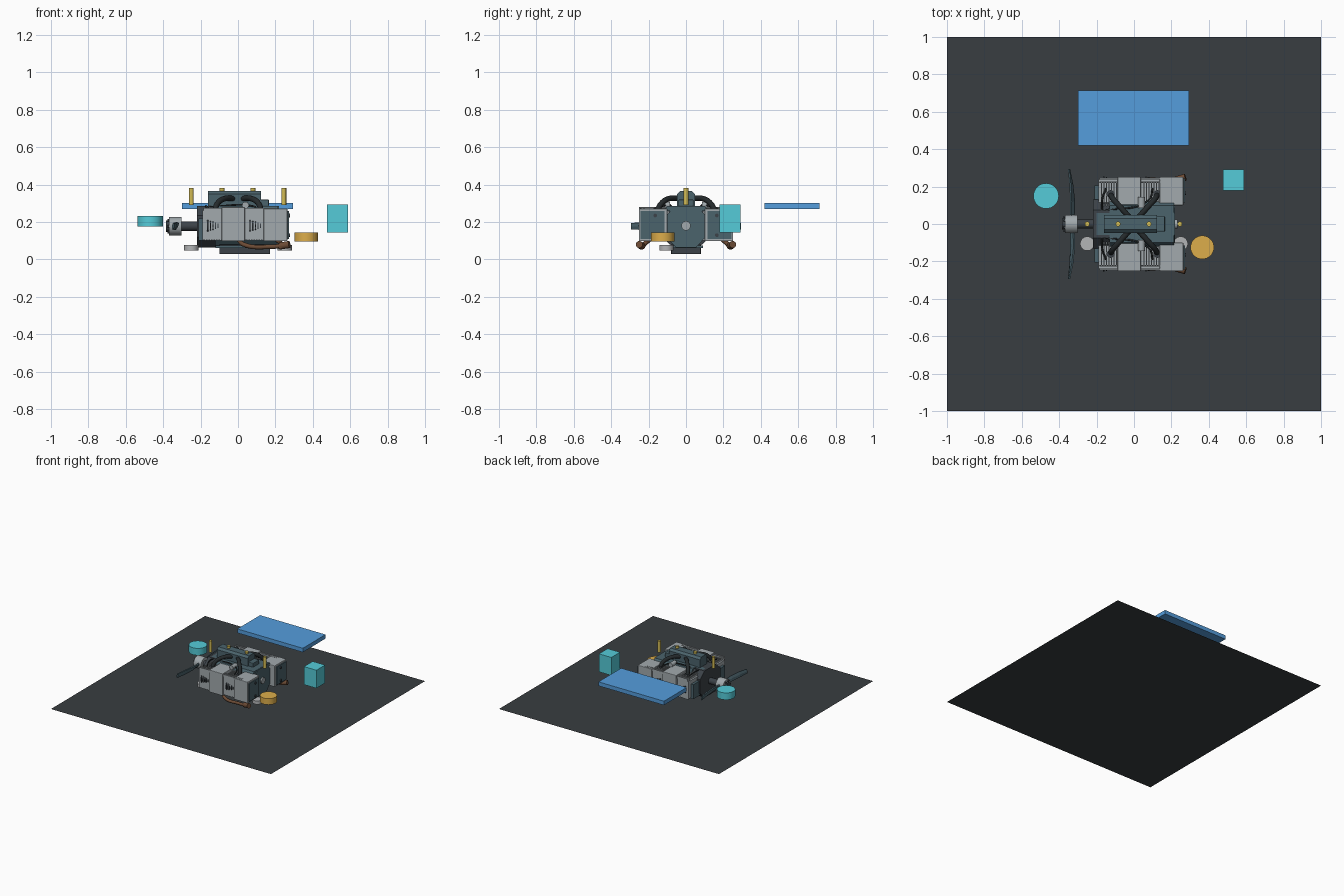
import bpy, bmesh, math
from mathutils import Vector

if "Cube" in bpy.data.objects:
    bpy.data.objects.remove(bpy.data.objects["Cube"])

def material(name, rgb):
    m = bpy.data.materials.new(name)
    m.diffuse_color = (*rgb, 1)
    m.use_nodes = True
    m.node_tree.nodes["Principled BSDF"].inputs["Base Color"].default_value = m.diffuse_color
    return m

FLOOR = material("floor", (0.04, 0.047, 0.052))
BLUE = material("blue", (0.09, 0.34, 0.72))
CYAN = material("cyan", (0.09, 0.60, 0.69))
GOLD = material("gold", (0.72, 0.42, 0.07))
YELLOW = material("yellow", (0.65, 0.50, 0.09))
TEAL = material("steel_teal", (0.07, 0.125, 0.15))
DARK = material("dark_iron", (0.045, 0.055, 0.065))
RUBBER = material("rubber", (0.018, 0.023, 0.025))
ALLOY = material("alloy", (0.36, 0.40, 0.42))
GREY = material("pale_grey", (0.45, 0.46, 0.47))
RUST = material("exhaust_brown", (0.15, 0.07, 0.035))

def mesh_object(name, bm, mat):
    me = bpy.data.meshes.new(name)
    bmesh.ops.recalc_face_normals(bm, faces=bm.faces)
    bm.to_mesh(me)
    bm.free()
    ob = bpy.data.objects.new(name, me)
    bpy.context.collection.objects.link(ob)
    me.materials.append(mat)
    return ob

def box(name, x, y, z, mat, bevel=0):
    """Box from (min, max) ranges."""
    bm = bmesh.new()
    bmesh.ops.create_cube(bm, size=1)
    for v in bm.verts:
        v.co = [(r[0] + r[1]) / 2 + c * (r[1] - r[0]) for c, r in zip(v.co, (x, y, z))]
    ob = mesh_object(name, bm, mat)
    if bevel:
        b = ob.modifiers.new("bevel", 'BEVEL')
        b.width, b.segments = bevel, 2
    return ob

def cyl(name, a, b, r, mat, r2=None, sides=32):
    """Cylinder or cone running from point a to point b."""
    a, b = Vector(a), Vector(b)
    bm = bmesh.new()
    bmesh.ops.create_cone(bm, cap_ends=True, segments=sides, radius1=r,
                          radius2=r if r2 is None else r2, depth=(b - a).length)
    ob = mesh_object(name, bm, mat)
    for p in ob.data.polygons:
        p.use_smooth = len(p.vertices) == 4
    ob.location = (a + b) / 2
    ob.rotation_euler = (b - a).to_track_quat('Z', 'Y').to_euler()
    return ob

def tube(name, pts, r, mat):
    cu = bpy.data.curves.new(name, 'CURVE')
    cu.dimensions = '3D'
    cu.bevel_depth, cu.bevel_resolution, cu.resolution_u = r, 3, 8
    cu.use_fill_caps = True
    s = cu.splines.new('BEZIER')
    s.bezier_points.add(len(pts) - 1)
    for bp, p in zip(s.bezier_points, pts):
        bp.co = p
        bp.handle_left_type = bp.handle_right_type = 'AUTO'
    ob = bpy.data.objects.new(name, cu)
    cu.materials.append(mat)
    bpy.context.collection.objects.link(ob)
    return ob

def prism(name, profile, x, mat):
    """Extrude a (y, z) outline along x."""
    bm = bmesh.new()
    f = bm.faces.new([bm.verts.new((x[0], *p)) for p in profile])
    ext = bmesh.ops.extrude_face_region(bm, geom=[f])["geom"]
    bmesh.ops.translate(bm, vec=(x[1] - x[0], 0, 0),
                        verts=[g for g in ext if isinstance(g, bmesh.types.BMVert)])
    return mesh_object(name, bm, mat)

# Floor sheet
bm = bmesh.new()
bmesh.ops.create_grid(bm, x_segments=1, y_segments=1, size=1)
mesh_object("floor_sheet", bm, FLOOR)

# Loose parts around the engine
box("blue_tray", (-0.30, 0.295), (0.42, 0.715), (0.27, 0.303), BLUE)
box("cyan_block", (0.475, 0.588), (0.178, 0.291), (0.145, 0.293), CYAN)
cyl("cyan_canister", (-0.47, 0.15, 0.175), (-0.47, 0.15, 0.232), 0.068, CYAN)
cyl("gold_canister", (0.365, -0.125, 0.095), (0.365, -0.125, 0.145), 0.063, GOLD)
for x in (-0.25, -0.085, 0.08, 0.245):
    cyl("yellow_pin", (x, 0, 0.29), (x, 0, 0.382), 0.013, YELLOW, sides=16)
for x in (-0.25, 0.25):
    cyl("mount_pad", (x, -0.105, 0.048), (x, -0.105, 0.076), 0.038, GREY)

# Crankcase, sump and end plates
half = [(0.055, 0.065), (0.105, 0.12), (0.105, 0.235), (0.06, 0.285)]
outline = half + [(-y, z) for y, z in reversed(half)]
prism("crankcase", outline, (-0.20, 0.22), TEAL)
prism("front_case", [(y * 1.25, z) for y, z in outline], (-0.22, -0.12), DARK)
prism("case_top", [(-0.12, 0.26), (0.12, 0.26), (0.10, 0.287), (-0.10, 0.287)], (-0.13, 0.215), TEAL)
box("oil_sump", (-0.10, 0.172), (-0.08, 0.08), (0.028, 0.08), DARK, 0.004)
box("sump_flange", (-0.12, 0.19), (-0.09, 0.09), (0.062, 0.075), TEAL)
box("front_crossbar", (-0.21, -0.185), (-0.205, 0.205), (0.10, 0.22), TEAL)
cyl("rear_cap", (0.21, 0, 0.18), (0.232, 0, 0.18), 0.025, ALLOY)

# Propeller shaft, hub and blades
cyl("prop_shaft", (-0.31, 0, 0.178), (-0.21, 0, 0.178), 0.025, DARK)
cyl("prop_hub", (-0.37, 0, 0.178), (-0.302, 0, 0.178), 0.049, ALLOY)
cyl("hub_nose", (-0.385, 0, 0.178), (-0.36, 0, 0.178), 0.03, DARK, sides=16)
for i in range(6):
    a = math.tau * i / 6
    y, z = 0.037 * math.cos(a), 0.178 + 0.037 * math.sin(a)
    cyl("hub_bolt", (-0.378, y, z), (-0.365, y, z), 0.006, DARK, sides=6)
for s in (-1, 1):
    bm = bmesh.new()
    rings = []
    for y, x, w, t, tw in ((0.03, -0.33, 0.014, 0.009, 0.6), (0.12, -0.328, 0.021, 0.008, 0.45),
                           (0.21, -0.335, 0.021, 0.007, 0.3), (0.293, -0.347, 0.017, 0.006, 0.15)):
        c, d = math.cos(tw * s), math.sin(tw * s)
        rings.append([bm.verts.new((x + u * c - v * d, s * y, 0.178 + u * d + v * c))
                      for u, v in ((t, 0), (t * .6, w), (-t * .6, w), (-t, 0), (-t * .6, -w), (t * .6, -w))])
    for p, q in zip(rings, rings[1:]):
        for i in range(6):
            j = (i + 1) % 6
            bm.faces.new((p[i], p[j], q[j], q[i]))
    bm.faces.new(rings[0])
    bm.faces.new(rings[-1])
    mesh_object("prop_blade", bm, TEAL)

# Two cylinder banks, mirrored over y
for s in (-1, 1):
    def yr(a, b):
        return sorted((s * a, s * b))
    for x0, x1 in ((-0.088, 0.037), (0.137, 0.264)):
        box("cylinder_head", (x0, x1), yr(0.10, 0.252), (0.098, 0.28 if x0 < 0 else 0.272), ALLOY, 0.004)
    for x0, x1 in ((-0.19, -0.088), (0.037, 0.137)):
        box("cylinder_barrel", (x0, x1), yr(0.10, 0.222), (0.11, 0.25), ALLOY)
        box("side_panel", (x0, x1), yr(0.22, 0.238), (0.105, 0.262), ALLOY)
        for i in range(7):
            x = x0 + 0.014 + i * 0.0135
            box("cooling_fin", (x, x + 0.005), yr(0.09, 0.235), (0.10, 0.265), ALLOY)
        for i in range(5):
            x, r = x0 + 0.025 + i * 0.014, 0.038 - 0.003 * i
            cyl("cooling_disc", (x, s * 0.215, 0.18), (x + 0.006, s * 0.215, 0.18), r, DARK)
    for y in (0.228, 0.245):
        box("cover_rail", (-0.185, 0.20), yr(y - 0.006, y), (0.255, 0.274), ALLOY)
    box("rear_cover", (0.26, 0.272), yr(0.115, 0.242), (0.11, 0.258), TEAL)
    for z in (0.13, 0.235):
        cyl("rear_cover_bolt", (0.27, s * 0.165, z), (0.279, s * 0.165, z), 0.01, DARK, sides=12)

    # Intake hoses arching from the plenum to each cylinder
    for x0, x1 in ((-0.02, -0.125), (0.02, 0.125)):
        tube("intake_hose", [(x0, s * 0.03, 0.325), ((x0 + x1) / 2, s * 0.09, 0.325),
                             (x1 * 0.9, s * 0.135, 0.295), (x1, s * 0.16, 0.245)], 0.015, RUBBER)
        cyl("hose_collar", (x1, s * 0.16, 0.24), (x1, s * 0.16, 0.266), 0.021, DARK, sides=20)
    # Ignition leads
    for x in (-0.15, 0.1):
        tube("ignition_lead", [(-0.17, s * 0.07, 0.28), (x - 0.02, s * 0.13, 0.285),
                               (x, s * 0.19, 0.262)], 0.005, RUBBER)
    # Exhaust pipes under the heads
    for x in (0.0, 0.2):
        tube("exhaust_pipe", [(x, s * 0.19, 0.11), (x + 0.03, s * 0.225, 0.08),
                              (0.18 + x * 0.2, s * 0.235, 0.068), (0.265, s * 0.245, 0.078)], 0.012, RUST)
    cyl("exhaust_tip", (0.225, s * 0.235, 0.072), (0.275, s * 0.25, 0.08), 0.019, RUST, sides=20)
    cyl("accessory_drum", (0.04, s * 0.085, 0.29), (0.04, s * 0.145, 0.29), 0.018, ALLOY)

# Top plenum with bolted saddle
prism("intake_plenum", [(-0.047, 0.285), (0.047, 0.285), (0.047, 0.35), (0.03, 0.366),
                        (-0.03, 0.366), (-0.047, 0.35)], (-0.16, 0.122), TEAL)
box("plenum_outlet", (0.12, 0.165), (-0.04, 0.04), (0.285, 0.32), TEAL, 0.004)
